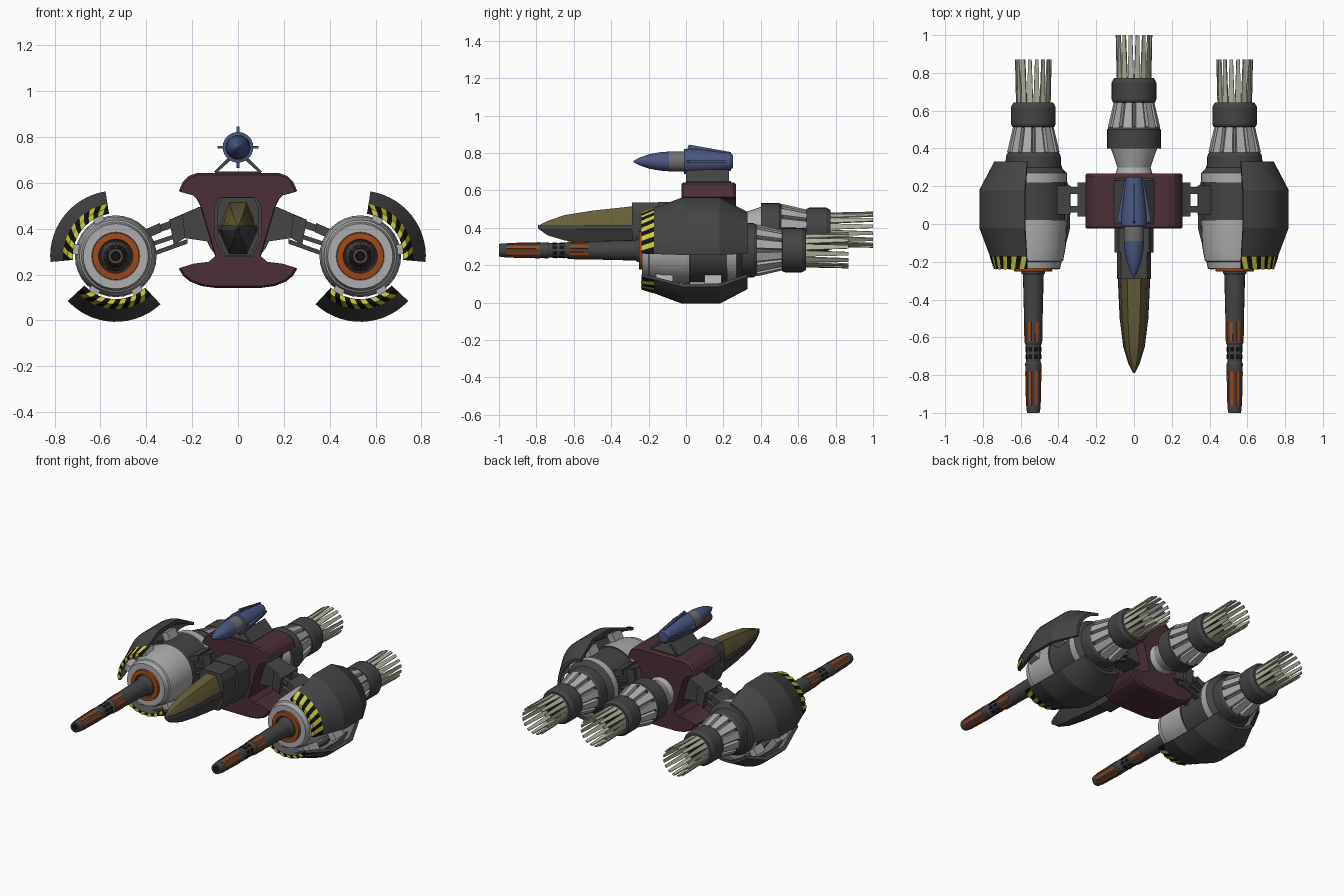
import bpy, bmesh, math
from math import sin, cos, radians, pi

if "Cube" in bpy.data.objects:
    bpy.data.objects.remove(bpy.data.objects["Cube"])

COL = {"dark_grey": (.058, .058, .058), "light_grey": (.42, .42, .43), "mid_grey": (.16, .16, .165),
       "maroon": (.07, .028, .038), "olive": (.135, .115, .042), "blue": (.07, .095, .22),
       "orange": (.36, .065, .01), "yellow": (.62, .62, .04), "black": (.006, .006, .006),
       "cream": (.45, .45, .35)}
MAT = {}
for n, c in COL.items():
    MAT[n] = bpy.data.materials.new(n)
    MAT[n].diffuse_color = (*c, 1)


class Part:
    """Collects lofted pieces into one mesh object."""
    def __init__(self, name):
        self.name, self.v, self.f, self.m, self.mats = name, [], [], [], []

    def idx(self, mat):
        if mat not in self.mats:
            self.mats.append(mat)
        return self.mats.index(mat)

    def loft(self, rings, mat, cap=True):
        # mat: one name, or a function (segment, side) -> name
        pick = mat if callable(mat) else (lambda i, j: mat)
        b, n = len(self.v), len(rings[0])
        for r in rings:
            self.v += [tuple(p) for p in r]
        for i in range(len(rings) - 1):
            for j in range(n):
                k = (j + 1) % n
                self.f.append((b + i*n + j, b + i*n + k, b + (i+1)*n + k, b + (i+1)*n + j))
                self.m.append(self.idx(pick(i, j)))
        if cap:
            e = b + (len(rings) - 1) * n
            self.f += [tuple(range(b, b + n)), tuple(range(e, e + n))]
            self.m += [self.idx(pick(0, 0)), self.idx(pick(len(rings) - 2, 0))]

    def lathe(self, x, z, prof, n=32, cap=True):
        # prof: (y, radius, colour of the segment that follows)
        self.loft([[(x + r*cos(2*pi*j/n), y, z + r*sin(2*pi*j/n)) for j in range(n)]
                   for y, r, _ in prof], lambda i, j: prof[i][2], cap)

    def prism(self, pts, y0, y1, mat):
        self.loft([[(x, y, z) for x, z in pts] for y in (y0, y1)], mat)

    def blade(self, x, z, a, y0, r0, w0, y1, r1, w1, t, mat):
        # tapered bar running along y at angle a around an axis
        def sec(y, r, w):
            return [(x + (r+d)*cos(a) - s*sin(a), y, z + (r+d)*sin(a) + s*cos(a))
                    for s, d in ((-w/2, 0), (w/2, 0), (w/2, -t), (-w/2, -t))]
        self.loft([sec(y0, r0, w0), sec(y1, r1, w1)], mat)

    def done(self, mirror=False, smooth=18):
        for s in ((1, -1) if mirror else (1,)):
            name = self.name + ("" if not mirror else "_right" if s > 0 else "_left")
            me = bpy.data.meshes.new(name)
            me.from_pydata([(s*x, y, z) for x, y, z in self.v], [], self.f)
            for m in self.mats:
                me.materials.append(MAT[m])
            me.polygons.foreach_set("material_index", self.m)
            bm = bmesh.new()
            bm.from_mesh(me)
            bmesh.ops.recalc_face_normals(bm, faces=bm.faces)
            bm.to_mesh(me)
            bm.free()
            if smooth:
                me.shade_smooth()
                me.set_sharp_from_angle(angle=radians(smooth))
            bpy.context.collection.objects.link(bpy.data.objects.new(name, me))


def exhaust(name, x, z, y, mirror):
    """Tapered ribbed cone, dark collar and a crown of long blades; y is the cone start."""
    p = Part(name)
    p.lathe(x, z, [(y, .118, "mid_grey"), (y + .14, .088, "mid_grey")])
    for k in range(12):
        p.blade(x, z, 2*pi*(k + .5)/12, y, .137, .05, y + .14, .105, .036, .03, "light_grey")
    p.lathe(x, z, [(y + .13, .095, "dark_grey"), (y + .135, .112, "dark_grey"), (y + .15, .118, "dark_grey"),
                   (y + .24, .118, "dark_grey"), (y + .262, .105, "dark_grey"), (y + .262, .07, "black"),
                   (y + .22, .05, "black")])
    for k in range(16):
        p.blade(x, z, 2*pi*(k + .5)/16, y + .24, .09, .033, y + .49, .097, .018, .008, "cream")
    p.done(mirror)


NX, NZ = .533, .28
# --- nacelles
p = Part("nacelle")
p.lathe(NX, NZ, [(-.2, .07, "light_grey"), (-.235, .105, "light_grey"), (-.235, .142, "light_grey"),
                 (-.2, .15, "light_grey"), (-.195, .158, "light_grey"), (-.12, .172, "light_grey"),
                 (.02, .178, "dark_grey"), (.021, .171, "dark_grey"), (.219, .171, "light_grey"),
                 (.22, .178, "light_grey"), (.27, .178, "dark_grey"), (.30, .148, "dark_grey"),
                 (.36, .145, "dark_grey"), (.38, .135, "dark_grey"), (.38, .1, "dark_grey")])
p.lathe(NX, NZ, [(-.2, .105, "orange"), (-.25, .102, "orange"), (-.252, .075, "dark_grey"),
                 (-.235, .07, "dark_grey")])
for a in (-122, -58, 10, 65):  # shell supports
    for y in (-.16, .1):
        p.blade(NX, NZ, radians(a), y, .225, .045, y + .09, .225, .045, .07, "light_grey")
p.done(True)
exhaust("nacelle_exhaust", NX, NZ, .38, True)

# --- gun barrels
p = Part("gun_barrel")
p.lathe(NX, NZ, [(-.23, .066, "dark_grey"), (-.26, .062, "dark_grey"), (-.27, .055, "dark_grey"),
                 (-.63, .046, "dark_grey"), (-.64, .041, "dark_grey"), (-.73, .039, "dark_grey"),
                 (-.74, .043, "dark_grey"), (-.98, .037, "dark_grey"), (-1, .033, "dark_grey"),
                 (-1, .02, "black"), (-.95, .018, "black")], 20)
for k in range(8):
    a = 2*pi*(k + .5)/8
    p.blade(NX, NZ, a, -.52, .0505, .016, -.62, .048, .016, .006, "orange")
    p.blade(NX, NZ, a, -.78, .0435, .016, -.96, .0395, .013, .006, "orange")
    for y in (-.65, -.69):
        p.blade(NX, NZ, a, y, .0425, .018, y - .025, .042, .018, .005, "black")
p.done(True)

# --- armour shells with hazard stripes
OUT = [(-.238, .207), (-.17, .23), (-.02, .286), (.18, .286), (.33, .207)]
INN = [(.33, .187), (.17, .262), (-.02, .262), (-.17, .208), (-.238, .188)]


def polar(r, a, y):
    return (NX + r*cos(radians(a)), y, NZ + r*sin(radians(a)))


for name, a0, a1 in (("upper_armour", -5, 81), ("lower_armour", -133, -43)):
    p = Part(name)
    sec = OUT + INN
    n = 14
    p.loft([[polar(r, a0 + (a1 - a0)*i/n, y) for y, r in sec] for i in range(n + 1)],
           lambda i, j: "black" if j in (0, 9) else "dark_grey" if j < 5 else "mid_grey")
    for f in (-2, -1):
        p.m[f] = p.idx("dark_grey")
    # ribs on the inside
    for t in (.2, .5, .8):
        a = a0 + (a1 - a0)*t
        p.loft([[polar(r, b, y) for y, r in ((-.15, .215), (-.02, .264), (.17, .264), (.28, .215),
                                             (.16, .245), (-.02, .245))] for b in (a - 4, a + 4)], "dark_grey")
    # slanted stripe plates over the front lip
    a = a0 + .5
    while a + 15 < a1 + 1:
        rows = [(.187, -.2405, 0), (.2095, -.2405, 4), (.2325, -.171, 9)]
        b = len(p.v)
        for r, y, s in rows:
            p.v += [polar(r, a + s + d, y) for d in (0, 3.5, 7)]
        for i in range(2):
            for j in range(2):
                p.f.append((b + i*3 + j, b + i*3 + j + 1, b + i*3 + j + 4, b + i*3 + j + 3))
                p.m.append(p.idx("yellow"))
        a += 14
    p.done(True)

# --- pylons between hull and nacelles
p = Part("pylon")
p.prism([(.1, .5), (.17, .495), (.285, .445), (.27, .37), (.24, .36), (.1, .34)], .06, .2, "dark_grey")
p.prism([(.24, .46), (.30, .44), (.28, .33), (.23, .36)], .04, .22, "dark_grey")
for y in (.06, .16):
    p.prism([(.28, .44), (.40, .395), (.395, .365), (.27, .41)], y, y + .035, "dark_grey")
    p.prism([(.25, .385), (.40, .335), (.40, .315), (.25, .365)], y, y + .035, "dark_grey")
    p.prism([(.22, .355), (.40, .29), (.40, .27), (.22, .335)], y, y + .035, "dark_grey")
p.prism([(.34, .425), (.41, .395), (.39, .36), (.335, .385)], .05, .205, "dark_grey")
p.done(True)

# --- central hull
half = [(.10, .142), (.16, .15), (.21, .17), (.24, .195), (.258, .225), (.2, .243), (.13, .252), (.10, .28),
        (.165, .5), (.18, .53), (.2, .55), (.258, .565), (.24, .605), (.215, .63), (.18, .642)]
p = Part("hull")
pts = half + [(-x, z) for x, z in reversed(half)]
p.loft([[(x*k, y, .39 + (z - .39)*k) for x, z in pts]
        for y, k in ((-.025, .97), (-.015, 1), (.255, 1), (.268, .97))], "maroon")
p.done()

# --- cockpit housing, nose and canopy
p = Part("cockpit_housing")
h = [(.055, .28), (.09, .36), (.09, .49), (.07, .535)]
sec = h + [(-x, z) for x, z in reversed(h)]
p.prism(sec, -.29, 0, "dark_grey")
p.loft([[(x*1.15, y, .4 + (z - .4)*1.03) for x, z in sec] for y in (-.15, 0)], "dark_grey")
p.done()
ST = [(-.79, .004, .405, .412), (-.74, .03, .36, .437), (-.65, .057, .333, .468), (-.5, .076, .312, .492),
      (-.285, .086, .29, .515)]  # y, half width, keel z, canopy top z
p = Part("nose")
p.loft([[(s*w, y, z) for s, z in ((-.45, b), (.45, b), (1, .395), (.95, .415), (-.95, .415), (-1, .395))]
        for y, w, b, t in ST], "dark_grey")
p.done()
p = Part("canopy")
p.loft([[(s*w, y, z) for s, z in ((-.85, .41), (.85, .41), (.78, .41 + (t - .41)*.35), (.42, t),
                                  (-.42, t), (-.78, .41 + (t - .41)*.35))]
        for y, w, b, t in ST], "olive")
p.done()

# --- central engine
p = Part("centre_engine")
p.lathe(0, .39, [(.24, .105, "light_grey"), (.30, .088, "light_grey"), (.40, .122, "dark_grey"),
                 (.40, .142, "dark_grey"), (.50, .142, "dark_grey"), (.515, .13, "dark_grey"),
                 (.515, .1, "dark_grey")])
p.done()
exhaust("centre_exhaust", 0, .39, .51, False)

# --- top pod with fins and its stand
p = Part("top_pod")
B, G = "blue", "mid_grey"
p.lathe(0, .755, [(-.282, .003, B), (-.25, .02, B), (-.2, .038, B), (-.14, .049, B), (-.09, .053, G),
                  (-.012, .054, B), (-.01, .067, B), (.06, .066, B), (.235, .045, B), (.25, .035, B)], 24)
for a in (0, 90, 180, 270):
    c, s = cos(radians(a)), sin(radians(a))
    p.loft([[(r*c - w*s, y, .755 + r*s + w*c) for y, r in ((0, .05), (.015, .09), (.24, .05), (.24, .03))]
            for w in (-.006, .006)], B)
p.done()
p = Part("pod_stand")
p.prism([(-.1, .638), (.1, .638), (.1, .65), (-.1, .65)], 0, .24, "dark_grey")
for s in (1, -1):
    p.prism([(s*.105, .648), (s*.088, .648), (s*.03, .70), (s*.042, .712)], 0, .23, "dark_grey")
p.done()

for m in bpy.data.materials:
    if m.users and not m.is_grease_pencil:
        m.use_nodes = True
        m.node_tree.nodes["Principled BSDF"].inputs["Base Color"].default_value = m.diffuse_color
